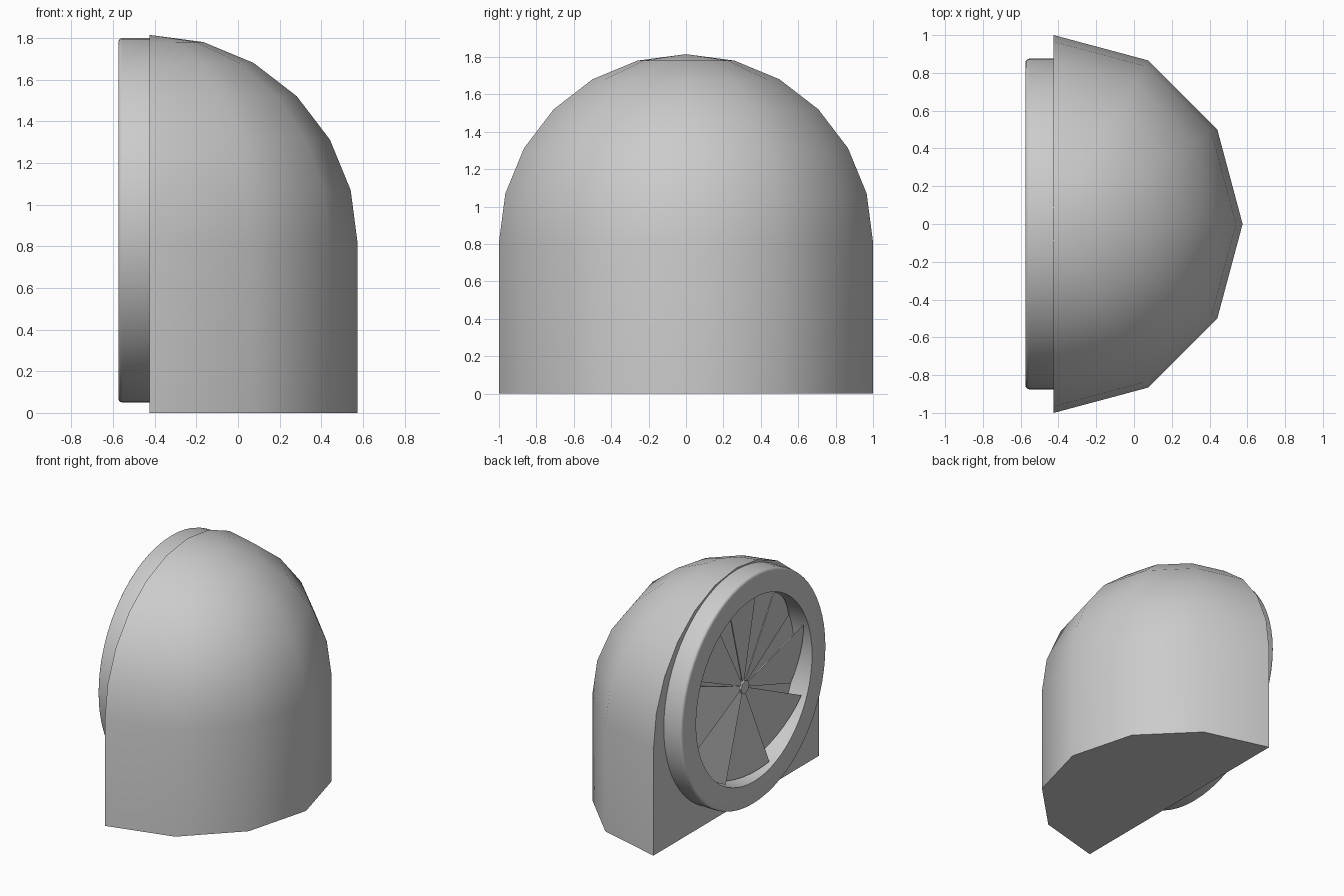
import bpy, bmesh
from math import sin, cos, pi, radians

if "Cube" in bpy.data.objects:
    bpy.data.objects.remove(bpy.data.objects["Cube"])

BACK = -0.425      # plane of the flat back wall
AXIS_Z = 0.925     # height of the fan axis


def finish(bm, name, angle=40):
    bmesh.ops.remove_doubles(bm, verts=bm.verts, dist=1e-5)
    bmesh.ops.recalc_face_normals(bm, faces=bm.faces)
    mesh = bpy.data.meshes.new(name)
    bm.to_mesh(mesh)
    bm.free()
    mesh.shade_smooth()
    mesh.set_sharp_from_angle(angle=radians(angle))
    obj = bpy.data.objects.new(name, mesh)
    bpy.context.collection.objects.link(obj)
    return obj


def lathe_x(name, profile, n, closed):
    """Spin (x, radius) points around the horizontal fan axis."""
    bm = bmesh.new()
    rings = [[bm.verts.new((x, r * cos(2 * pi * i / n), AXIS_Z + r * sin(2 * pi * i / n)))
              for i in range(n)] for x, r in profile]
    pairs = list(zip(rings, rings[1:]))
    if closed:
        pairs.append((rings[-1], rings[0]))
    else:
        bm.faces.new(rings[0])
        bm.faces.new(rings[-1])
    for a, b in pairs:
        for i in range(n):
            j = (i + 1) % n
            bm.faces.new((a[i], a[j], b[j], b[i]))
    return finish(bm, name)


# Housing: half twelve-sided column topped by a quarter sphere
bm = bmesh.new()
rows = [(1, 0)] + [(cos(radians(15 * k)), 0.81 + 1.005 * sin(radians(15 * k))) for k in range(6)]
grid = [[bm.verts.new((BACK + r * cos(a), r * sin(a), z))
         for a in [radians(-90 + 30 * i) for i in range(7)]] for r, z in rows]
top = bm.verts.new((BACK, 0, 1.815))
for lo, hi in zip(grid, grid[1:]):
    for i in range(6):
        bm.faces.new((lo[i], lo[i + 1], hi[i + 1], hi[i]))
for i in range(6):
    bm.faces.new((grid[-1][i], grid[-1][i + 1], top))
bm.faces.new(grid[0])
bm.faces.new([g[0] for g in grid] + [top] + [g[-1] for g in reversed(grid)])
finish(bm, "housing")

# Rim around the fan opening, with a rounded outer edge
round_edge = [(-0.555 - 0.02 * sin(t), 0.855 + 0.02 * cos(t)) for t in (0, pi / 6, pi / 3, pi / 2)]
lathe_x("fan_rim", [(BACK, 0.875)] + round_edge + [(-0.575, 0.70), (BACK, 0.70)], 64, True)

# Hub
lathe_x("fan_hub", [(BACK, 0.05), (-0.50, 0.05)], 8, False)

# Eight flat pitched blades
COUNT, HALF, STEPS = 8, radians(20), 6
PITCH, THICK, MID = 0.23, 0.008, -0.485
bm = bmesh.new()
for k in range(COUNT):
    # angles run counter-clockwise as seen from behind (right is -y)
    centre = radians(270 + 45 * k)
    outline = [(0.03, -HALF), (0.69, -HALF)]
    outline += [(0.69, -HALF + 2 * HALF * i / STEPS) for i in range(1, STEPS + 1)]
    outline += [(0.03, HALF)]
    layers = []
    for off in (0, THICK):
        layers.append([bm.verts.new((MID + off - PITCH * r * sin(a),
                                     -r * cos(centre + a),
                                     AXIS_Z + r * sin(centre + a))) for r, a in outline])
    front, rear = layers
    bm.faces.new(front)
    bm.faces.new(rear)
    for i in range(len(front)):
        j = (i + 1) % len(front)
        bm.faces.new((front[i], front[j], rear[j], rear[i]))
finish(bm, "fan_blades", 30)
